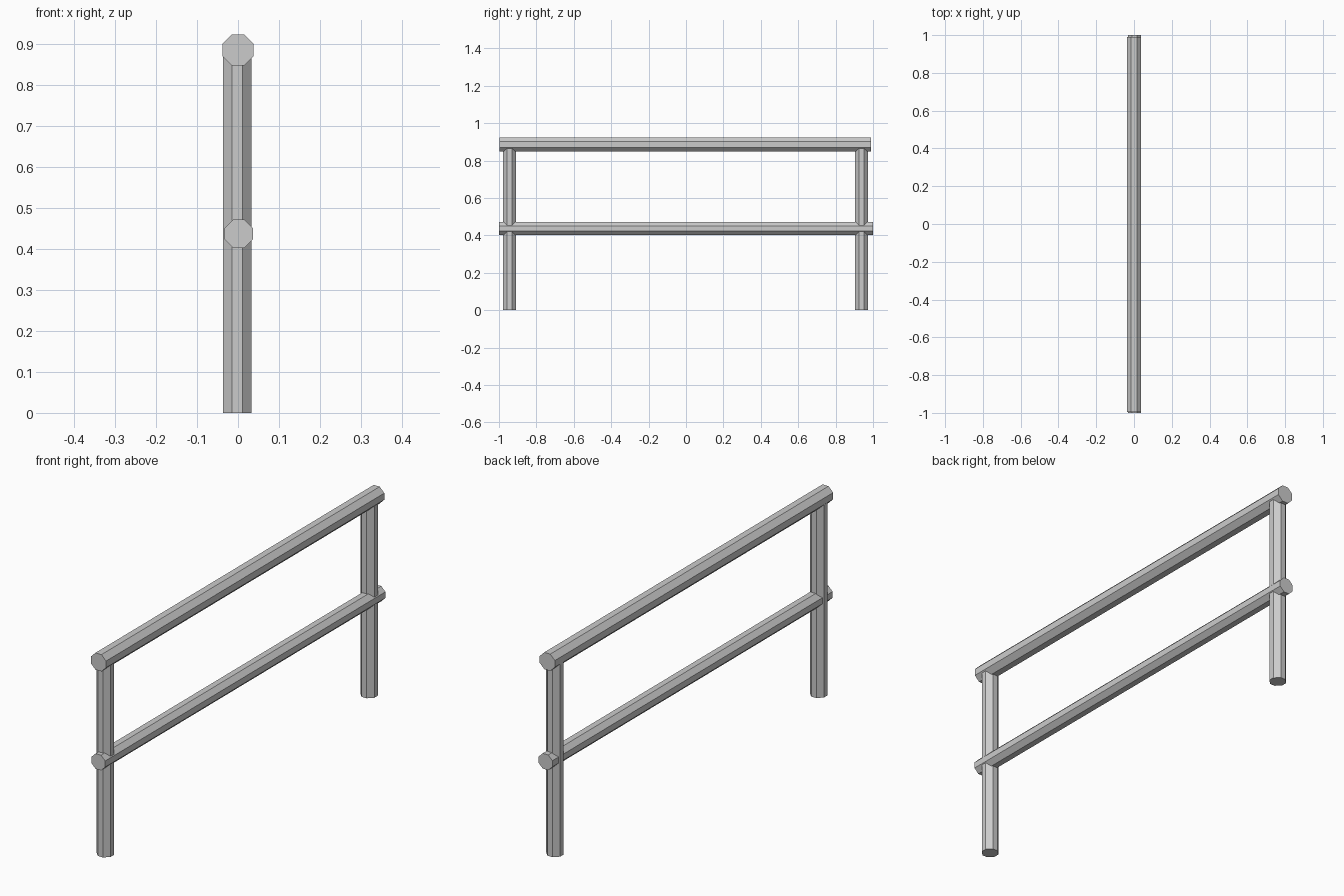
import bpy, bmesh
from mathutils import Vector

if "Cube" in bpy.data.objects:
    bpy.data.objects.remove(bpy.data.objects["Cube"])


def bar(name, start, end, side, up, half, flat):
    """Capped eight-sided bar from start to end; flat = half width of its main faces."""
    start, end, side, up = Vector(start), Vector(end), Vector(side), Vector(up)
    profile = [(half, -flat), (half, flat), (flat, half), (-flat, half),
               (-half, flat), (-half, -flat), (-flat, -half), (flat, -half)]
    bm = bmesh.new()
    a, b = [[bm.verts.new(p + side * u + up * v) for u, v in profile] for p in (start, end)]
    bm.faces.new(a)
    bm.faces.new(b)
    for i in range(8):
        j = (i + 1) % 8
        bm.faces.new((a[i], a[j], b[j], b[i]))
    bmesh.ops.recalc_face_normals(bm, faces=bm.faces[:])
    mesh = bpy.data.meshes.new(name)
    bm.to_mesh(mesh)
    bm.free()
    obj = bpy.data.objects.new(name, mesh)
    bpy.context.collection.objects.link(obj)
    return obj


X, Y, Z = (1, 0, 0), (0, 1, 0), (0, 0, 1)

# Horizontal rails
bar("top_rail", (0, -0.996, 0.886), (0, 0.99, 0.886), X, Z, 0.038, 0.015)
bar("middle_rail", (0.002, -1.0, 0.437), (0.002, 1.0, 0.437), X, Z, 0.0345, 0.0138)

# Upright posts, ending inside the top rail
for name, y in (("front_post", -0.944), ("back_post", 0.938)):
    bar(name, (-0.002, y, 0), (-0.002, y, 0.88), X, Y, 0.035, 0.0125)
